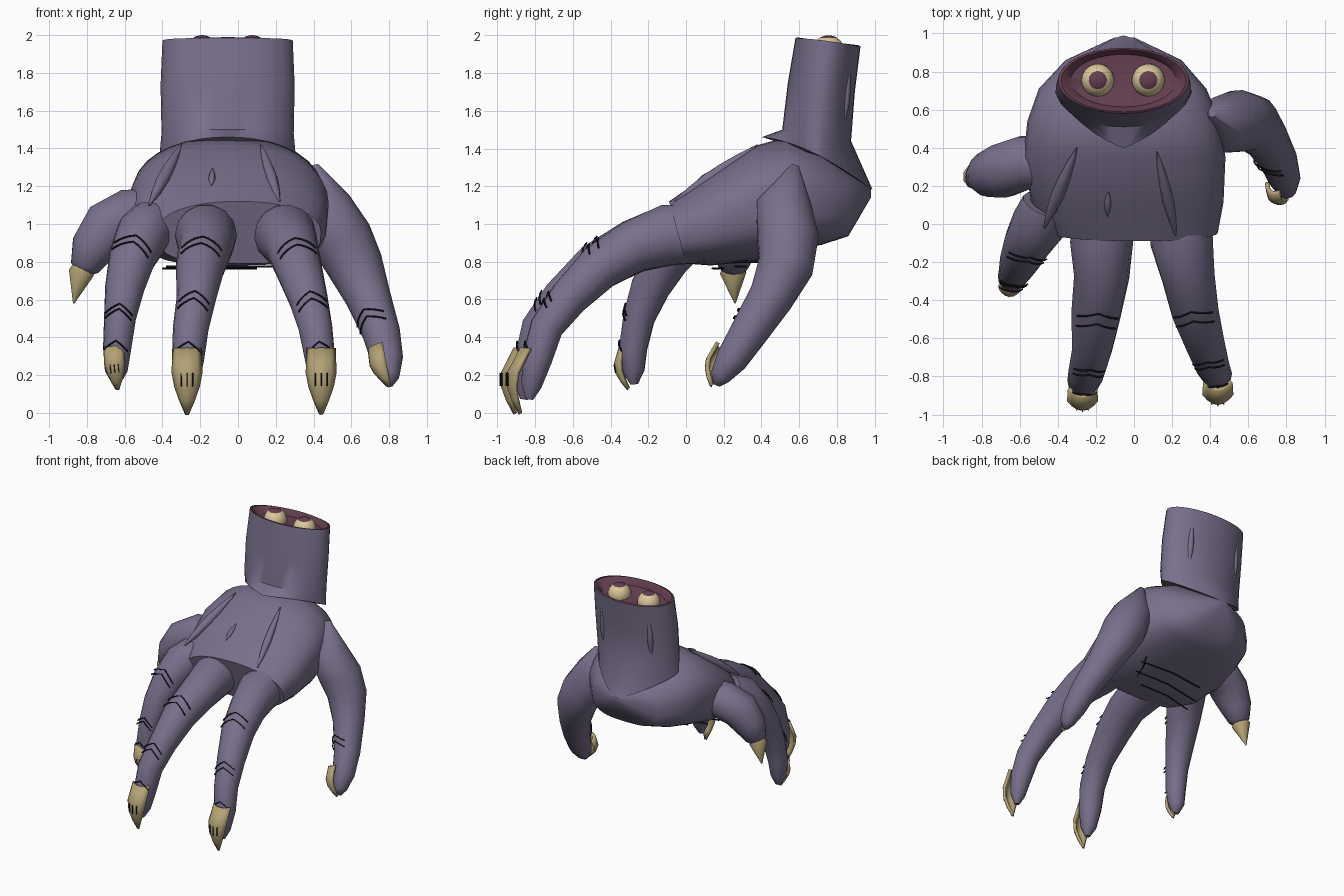
import bpy, bmesh, math
from mathutils import Vector as V

if "Cube" in bpy.data.objects:
    bpy.data.objects.remove(bpy.data.objects["Cube"])


def material(name, rgb):
    m = bpy.data.materials.new(name)
    m.use_nodes = True
    m.diffuse_color = (*rgb, 1)
    m.node_tree.nodes["Principled BSDF"].inputs["Base Color"].default_value = (*rgb, 1)
    return m


SKIN = material("purple skin", (0.19, 0.16, 0.26))
NAIL = material("horn", (0.45, 0.36, 0.18))
CREAM = material("eye cream", (0.72, 0.58, 0.34))
FLESH = material("maroon flesh", (0.13, 0.05, 0.08))
LINE = material("dark crease", (0.01, 0.008, 0.015))


def finish(name, bm, mats, angle=45):
    bmesh.ops.recalc_face_normals(bm, faces=bm.faces)
    me = bpy.data.meshes.new(name)
    bm.to_mesh(me)
    bm.free()
    for m in mats:
        me.materials.append(m)
    ob = bpy.data.objects.new(name, me)
    bpy.context.collection.objects.link(ob)
    bpy.ops.object.select_all(action="DESELECT")
    ob.select_set(True)
    bpy.context.view_layer.objects.active = ob
    bpy.ops.object.shade_smooth_by_angle(angle=math.radians(angle))
    return ob


def loft(name, rings, mat, closed=True, caps=(True, True), angle=45):
    """Skin a list of equal-length point rows."""
    bm = bmesh.new()
    rows = [[bm.verts.new(p) for p in r] for r in rings]
    n = len(rows[0])
    for a, b in zip(rows, rows[1:]):
        for i in range(n if closed else n - 1):
            j = (i + 1) % n
            bm.faces.new((a[i], a[j], b[j], b[i]))
    if closed and caps[0]:
        bm.faces.new(rows[0])
    if closed and caps[1]:
        bm.faces.new(rows[-1])
    return finish(name, bm, [mat], angle)


def oval(c, u, v, n=2.0, n_low=None, count=32):
    """Superellipse ring around c with half axes u and v."""
    pts = []
    for i in range(count):
        a = 2 * math.pi * i / count
        ca, sa = math.cos(a), math.sin(a)
        e = 2 / (n if sa >= 0 or n_low is None else n_low)
        pts.append(c + u * math.copysign(abs(ca) ** e, ca) + v * math.copysign(abs(sa) ** e, sa))
    return pts


def frames(path, out):
    """Centre, side and outward vectors along a path."""
    res = []
    for i, p in enumerate(path):
        t = (path[min(i + 1, len(path) - 1)] - path[max(i - 1, 0)]).normalized()
        o = (out - t * out.dot(t)).normalized()
        res.append((p, t.cross(o), o))
    return res


def tube(name, path, radii, out, mat, sides=14):
    rings = [oval(p, s * r, o * r, count=sides) for (p, s, o), r in zip(frames(path, out), radii)]
    return loft(name, rings, mat, angle=60)


def stroke(name, pts, r=0.005):
    tube(name, [V(p) for p in pts], [r] * len(pts), V((0.1, -0.3, 1)), LINE, 4)


def spindle(name, a, b, r, out):
    a, b = V(a), V(b)
    prof = [0.15, 0.7, 1, 0.9, 0.6, 0.1]
    tube(name, [a.lerp(b, i / 5) for i in range(6)], [r * k for k in prof], out, SKIN, 8)


def finger(name, data, out, creases=()):
    out = V(out)
    path = [V(d[:3]) for d in data]
    radii = [d[3] for d in data]
    tube(name, path, radii, out, SKIN)
    fr = frames(path, out)
    # pairs of bent crease lines across the back of the finger
    for k, at in enumerate(creases):
        i, f = int(at), at % 1
        (p, s, o), (q, s2, o2) = fr[i], fr[i + 1]
        t = (q - p).normalized()
        c, r = p.lerp(q, f), radii[i] * (1 - f) + radii[i + 1] * f + 0.004
        side, up = s.lerp(s2, f).normalized(), o.lerp(o2, f).normalized()
        arc = []
        for j in range(-4, 5):
            a = j * 0.22
            arc.append(c + side * r * math.sin(a) + up * r * math.cos(a) + t * 0.05 * abs(j) / 4)
        stroke(f"{name}_crease_{k}", arc)


def nail(name, base, down, out, size=1.0, marks=True):
    base, d, o = V(base), V(down).normalized(), V(out)
    o = (o - d * o.dot(d)).normalized()
    s = d.cross(o)

    def at(l, h, w, u):
        return base + (d * l + o * (h - 0.045 * u * u * w / 0.07) + s * w * u) * size
    rows = [(0, 0, 0.07), (0.13, 0.065, 0.074), (0.2, 0.065, 0.06), (0.27, 0.04, 0.035), (0.345, 0, 0.003)]
    ob = loft(name, [[at(*r, u / 3) for u in range(-3, 4)] for r in rows], NAIL, closed=False)
    mod = ob.modifiers.new("thickness", "SOLIDIFY")
    mod.thickness = 0.022
    mod.offset = 0
    if marks:
        for k in (-1, 0, 1):
            stroke(f"{name}_mark_{k + 1}", [at(l, 0.08, 0.07, k * 0.45) for l in (0.13, 0.2)], 0.004)


# Palm: slanted sections (top y, top z, bottom y, bottom z, left x, right x)
palm = [(-0.09, 1.12, 0.0, 0.79, -0.43, 0.44), (0.1, 1.25, 0.13, 0.78, -0.54, 0.47),
        (0.35, 1.41, 0.35, 0.80, -0.58, 0.48), (0.53, 1.46, 0.55, 0.85, -0.56, 0.45),
        (0.7, 1.4, 0.72, 0.89, -0.5, 0.38), (0.86, 1.28, 0.86, 0.935, -0.36, 0.25),
        (0.98, 1.19, 0.98, 1.14, -0.1, 0.0)]
rings = []
for yt, zt, yb, zb, x0, x1 in palm:
    top, low = V(((x0 + x1) / 2, yt, zt)), V(((x0 + x1) / 2, yb, zb))
    rings.append(oval((top + low) / 2, V(((x1 - x0) / 2, 0, 0)), (top - low) / 2, 2.2, 3))
loft("palm", rings, SKIN, angle=50)

# Wrist: open tube whose lower hem points forward and backward
CX = -0.055
hem = [(0.40, 0.99, 1.46, 1.18, 0.36, 1.3), (0.51, 0.875, 1.5, 1.44, 0.35, 2),
       (0.54, 0.895, 1.75, 1.7, 0.355, 2), (0.58, 0.925, 1.985, 1.94, 0.345, 2)]
rings = []
for y0, y1, zf, zb, rx, n in hem:
    ring = oval(V((CX, (y0 + y1) / 2, 0)), V((rx, 0, 0)), V((0, (y1 - y0) / 2, 0)), n)
    for p in ring:
        p.z = zf + (zb - zf) * max(0, (p.y - y0) / (y1 - y0)) ** 1.6
    rings.append(ring)
loft("wrist", rings, SKIN, caps=(True, False))

# Fleshy bowl closing the wrist
rim = V((CX, 0.7525, 1.962))
bowl = [oval(rim - V((0, 0, dz)), V((0.345 * k, 0, 0)), V((0, 0.1725 * k, -0.022 * k)))
        for k, dz in ((1, 0), (0.95, -0.006), (0.88, 0.01), (0.8, 0.045), (0.4, 0.06), (0.05, 0.06))]
loft("wrist_flesh", bowl, FLESH, caps=(False, True))

# Eyes: pupil is the cap of each ball
for name, x in (("right_eye", -0.19), ("left_eye", 0.075)):
    bm = bmesh.new()
    bmesh.ops.create_uvsphere(bm, u_segments=24, v_segments=16, radius=0.086)
    for f in bm.faces:
        f.material_index = int(f.calc_center_median().z > 0.071)
    bmesh.ops.translate(bm, verts=bm.verts, vec=(x, 0.755, 1.914))
    finish(name, bm, [CREAM, FLESH])

# Fingers: centre points with radius
finger("middle_finger", [(-0.17, 0.06, 0.95, 0.16), (-0.17, -0.1, 0.94, 0.165), (-0.17, -0.28, 0.88, 0.145),
                         (-0.2, -0.48, 0.77, 0.13), (-0.22, -0.66, 0.61, 0.105), (-0.25, -0.78, 0.45, 0.095),
                         (-0.265, -0.825, 0.28, 0.085), (-0.27, -0.85, 0.14, 0.06), (-0.27, -0.86, 0.07, 0.02)],
       (0, -1, 1), (2.6, 2.85, 4.2, 4.4, 5.6))
finger("index_finger", [(0.25, 0.06, 0.95, 0.16), (0.25, -0.1, 0.94, 0.165), (0.285, -0.28, 0.88, 0.14),
                        (0.32, -0.46, 0.77, 0.125), (0.37, -0.62, 0.61, 0.105), (0.41, -0.74, 0.45, 0.09),
                        (0.435, -0.79, 0.28, 0.08), (0.44, -0.82, 0.14, 0.055), (0.44, -0.83, 0.07, 0.02)],
       (0, -1, 1), (2.6, 2.85, 4.2, 4.4, 5.6))
finger("ring_finger", [(-0.46, 0.1, 1.0, 0.13), (-0.5, 0.0, 0.95, 0.145), (-0.56, -0.1, 0.82, 0.125),
                       (-0.6, -0.19, 0.66, 0.105), (-0.625, -0.25, 0.5, 0.085), (-0.64, -0.28, 0.34, 0.075),
                       (-0.645, -0.28, 0.22, 0.06), (-0.645, -0.275, 0.15, 0.02)],
       (-0.1, -1, 0.3), (1.7, 1.9, 3.7, 3.85, 4.8))
finger("little_finger", [(-0.4, 0.33, 1.06, 0.13), (-0.58, 0.32, 1.04, 0.145), (-0.69, 0.28, 0.98, 0.145),
                         (-0.77, 0.26, 0.87, 0.12), (-0.81, 0.25, 0.77, 0.08), (-0.82, 0.25, 0.73, 0.03)],
       (-1, 0, 0.6))
finger("thumb", [(0.41, 0.58, 1.31, 0.02), (0.45, 0.52, 1.1, 0.15), (0.55, 0.54, 0.92, 0.165),
                 (0.62, 0.53, 0.78, 0.15), (0.69, 0.45, 0.61, 0.12), (0.76, 0.33, 0.42, 0.1),
                 (0.79, 0.24, 0.28, 0.085), (0.8, 0.18, 0.19, 0.055), (0.8, 0.16, 0.145, 0.02)],
       (-0.5, -1, 0.1), (4.5, 4.7))

# Nails and claw
nail("middle_nail", (-0.27, -0.905, 0.34), (0, 0, -1), (0, -1, 0))
nail("index_nail", (0.44, -0.87, 0.34), (0, -0.02, -1), (0, -1, 0))
nail("ring_nail", (-0.66, -0.345, 0.35), (0.1, 0.18, -1), (-0.1, -1, 0), 0.66)
nail("thumb_nail", (0.715, 0.17, 0.35), (0.33, -0.12, -0.75), (-0.75, -1, 0), 0.66, False)
tube("little_claw", [V((-0.82, 0.25, 0.79)), V((-0.83, 0.25, 0.74)), V((-0.87, 0.26, 0.58))],
     [0.05, 0.07, 0.004], V((-1, 0, 0)), NAIL, 10)

# Tendons on the back of the hand and ridges behind the wrist
UP = V((0, -0.4, 1))
spindle("right_tendon", (-0.47, -0.02, 1.1), (-0.3, 0.4, 1.42), 0.035, UP)
spindle("left_tendon", (0.22, -0.06, 1.12), (0.12, 0.38, 1.42), 0.03, UP)
spindle("middle_tendon", (-0.14, 0.04, 1.205), (-0.135, 0.17, 1.295), 0.018, UP)
for name, x in (("right_wrist_ridge", -0.27), ("left_wrist_ridge", 0.16)):
    spindle(name, (x, 0.83, 1.5), (x, 0.865, 1.86), 0.024, V((0, 1, 0)))

# Palm lines underneath
for k, (x0, x1, y0, y1, z) in enumerate([(-0.4, 0.1, 0.14, 0.2, 0.765), (-0.38, 0.25, 0.26, 0.32, 0.775),
                                         (-0.3, 0.28, 0.4, 0.42, 0.8), (0.15, 0.3, 0.2, 0.5, 0.8)]):
    stroke(f"palm_line_{k}", [(x0, y0, z), ((x0 + x1) / 2, (y0 + y1) / 2 + 0.03, z), (x1, y1, z)], 0.006)
